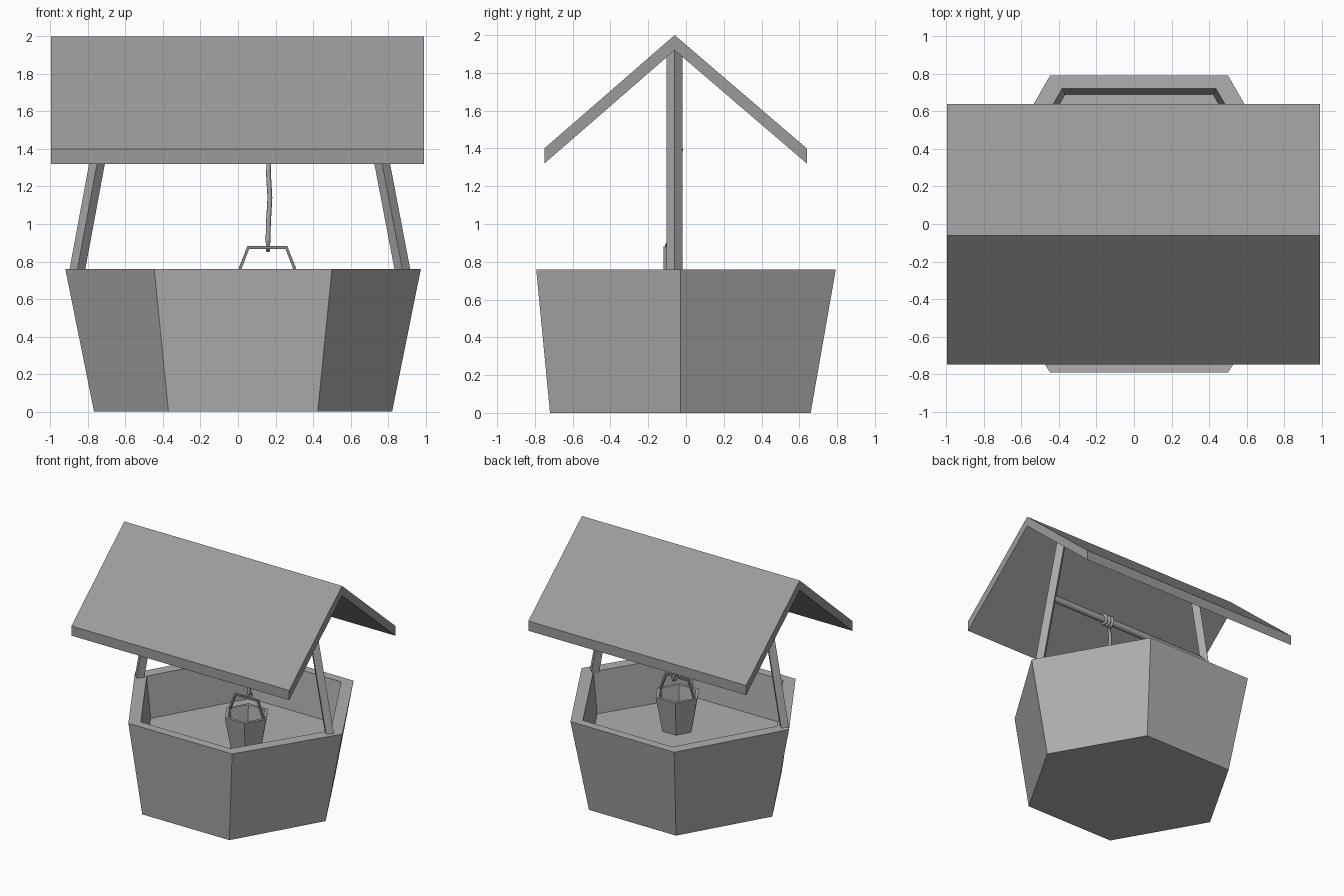
import bpy
from math import pi, sin, cos

if "Cube" in bpy.data.objects:
    bpy.data.objects.remove(bpy.data.objects["Cube"])


def grey(name, v):
    m = bpy.data.materials.new(name)
    m.diffuse_color = (v, v, v, 1)
    m.use_nodes = True
    m.node_tree.nodes["Principled BSDF"].inputs["Base Color"].default_value = m.diffuse_color
    return m


STONE, ROOF = grey("stone_grey", 0.43), grey("roof_grey", 0.33)
WOOD, METAL = grey("wood_grey", 0.40), grey("metal_grey", 0.25)


def add(name, data, mat):
    data.materials.append(mat)
    ob = bpy.data.objects.new(name, data)
    bpy.context.collection.objects.link(ob)
    return ob


def mesh(name, verts, faces, mat):
    me = bpy.data.meshes.new(name)
    me.from_pydata(verts, [], faces)
    me.update()
    return add(name, me, mat)


def loft(name, rings, mat):
    """Skin closed rings of equal length and cap both ends."""
    n = len(rings[0])
    verts = [p for r in rings for p in r]
    faces = [(k * n + i, k * n + (i + 1) % n, (k + 1) * n + (i + 1) % n, (k + 1) * n + i)
             for k in range(len(rings) - 1) for i in range(n)]
    faces += [tuple(reversed(range(n))), tuple(range(len(verts) - n, len(verts)))]
    return mesh(name, verts, faces, mat)


def hexagon(cx, cy, r, half, front, back, z):
    """Six-sided ring with separate front and back depths."""
    return [(cx + r, cy, z), (cx + half, back, z), (cx - half, back, z),
            (cx - r, cy, z), (cx - half, front, z), (cx + half, front, z)]


def tube(name, points, radius, mat):
    cu = bpy.data.curves.new(name, 'CURVE')
    cu.dimensions = '3D'
    cu.bevel_depth = radius
    cu.bevel_resolution = 1
    cu.use_fill_caps = True
    sp = cu.splines.new('POLY')
    sp.points.add(len(points) - 1)
    for p, co in zip(sp.points, points):
        p.co = (*co, 1)
    return add(name, cu, mat)


# Stone basin: outer wall, rim, inner wall, inner floor
loft("basin", [
    hexagon(0.027, -0.03, 0.795, 0.398, -0.72, 0.66, 0),
    hexagon(0.027, -0.03, 0.948, 0.474, -0.793, 0.793, 0.76),
    hexagon(0.027, -0.03, 0.84, 0.41, -0.72, 0.722, 0.76),
    hexagon(0.027, -0.03, 0.805, 0.395, -0.69, 0.69, 0.42)], STONE)

# Gabled roof slab
profile = [(-0.75, 1.32), (-0.06, 1.92), (0.64, 1.32), (0.64, 1.40), (-0.06, 2.0), (-0.75, 1.40)]
n = len(profile)
mesh("roof", [(x, y, z) for x in (-0.997, 0.993) for y, z in profile],
     [(i, i + n, (i + 1) % n + n, (i + 1) % n) for i in range(n)]
     + [(0, 1, 4, 5), (1, 2, 3, 4), (11, 10, 7, 6), (10, 9, 8, 7)], ROOF)


# Leaning posts with diamond section
def diamond(x, z, r=0.042):
    return [(x + r, -0.06, z), (x, -0.06 + r, z), (x - r, -0.06, z), (x, -0.06 - r, z)]


for side, label in ((-1, "left"), (1, "right")):
    loft(label + "_post", [diamond(0.01 + side * 0.87, 0.74),
                           diamond(0.007 + side * 0.648, 1.92)], WOOD)

# Axle between the posts
tube("axle", [(-0.74, -0.06, 1.39), (0.755, -0.06, 1.39)], 0.027, WOOD)

# Rope: three coils round the axle, then hanging down to the handle
turns, steps = 3, 12
coil = [(0.26 - 0.09 * i / (turns * steps),
         -0.06 - 0.032 * cos(2 * pi * i / steps),
         1.39 + 0.032 * sin(2 * pi * i / steps)) for i in range(turns * steps + 1)]
hang = [(0.162, -0.086, 1.28), (0.17, -0.085, 1.14), (0.162, -0.085, 1.0), (0.16, -0.087, 0.9)]
tube("rope", coil + hang, 0.013, WOOD)

# Rope loop holding the handle
bpy.ops.mesh.primitive_torus_add(major_radius=0.022, minor_radius=0.011, major_segments=10,
                                 minor_segments=6, location=(0.16, -0.08, 0.882),
                                 rotation=(0, pi / 2, 0))
bpy.context.object.name = "rope_loop"
bpy.context.object.data.materials.append(WOOD)

# Bucket
bx, by = 0.155, -0.11


def bucket_ring(r, z):
    return hexagon(bx, by, r, r / 2, by - 0.866 * r, by + 0.866 * r, z)


loft("bucket", [bucket_ring(0.125, 0.45), bucket_ring(0.18, 0.742),
                bucket_ring(0.153, 0.742), bucket_ring(0.11, 0.49)], WOOD)

# Bucket handle: flat bar bent to a trapezoid
outer = [(-0.165, 0.73), (-0.105, 0.882), (0.108, 0.882), (0.168, 0.73)]
inner = [(-0.148, 0.73), (-0.095, 0.868), (0.098, 0.868), (0.151, 0.73)]
loft("bucket_handle", [[(bx + x, by + dy, z) for dy in (-0.009, 0.009) for x, z in
                        ((o, i) if dy < 0 else (i, o))] for o, i in zip(outer, inner)], METAL)
